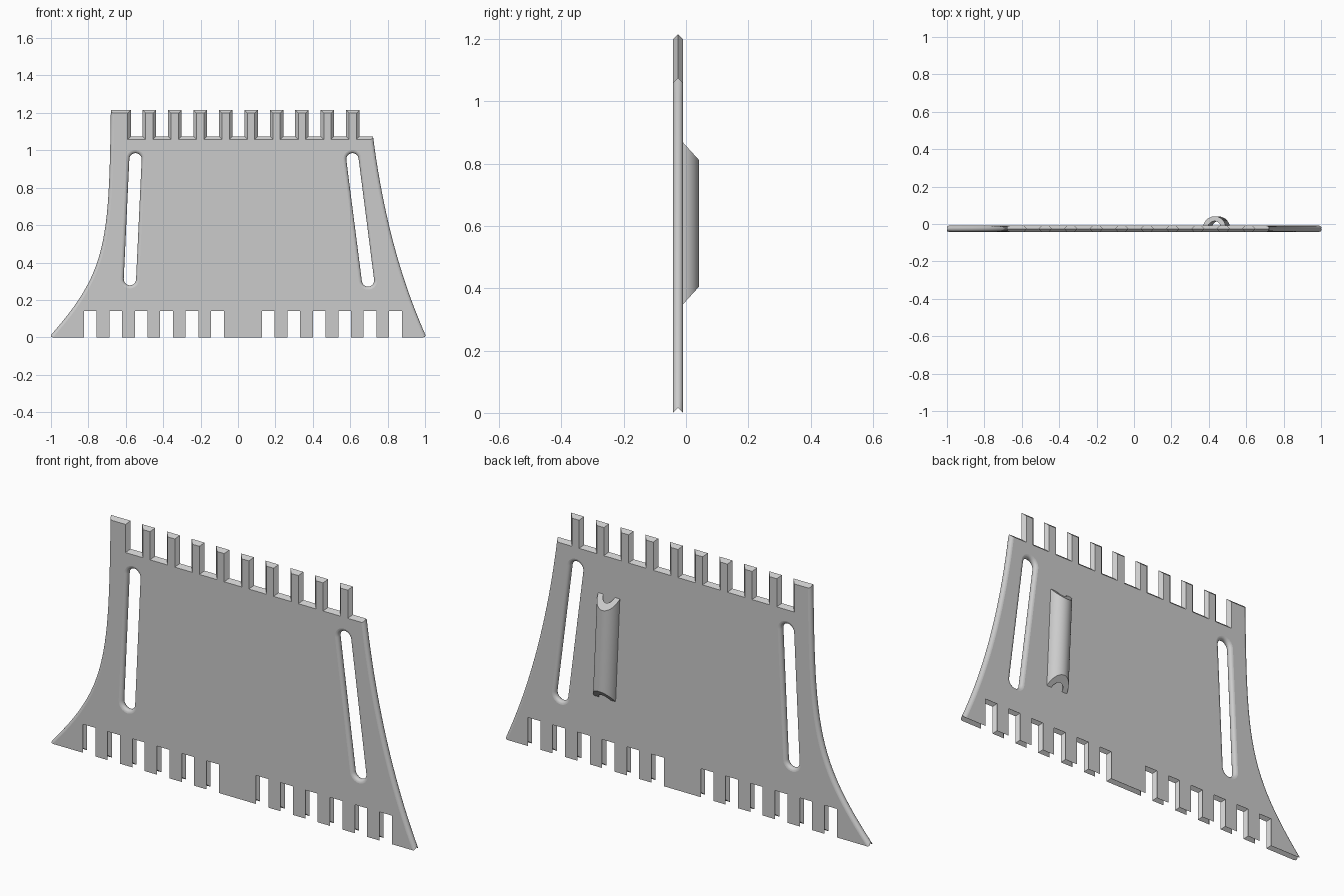
import bpy, bmesh, math
from mathutils import Vector

cube = bpy.data.objects.get("Cube")
if cube:
    bpy.data.objects.remove(cube, do_unlink=True)

grey = bpy.data.materials.new("plain grey")
grey.use_nodes = True
grey.diffuse_color = (0.6, 0.6, 0.6, 1)
grey.node_tree.nodes["Principled BSDF"].inputs["Base Color"].default_value = (0.6, 0.6, 0.6, 1)

MID_Y, HALF = -0.0255, 0.0165      # plate centre plane and half thickness
PITCH = 0.136                      # spacing of teeth and notches
LAYERS = 8


def finish(bm, name, flat_caps=False):
    bmesh.ops.recalc_face_normals(bm, faces=bm.faces[:])
    mesh = bpy.data.meshes.new(name)
    bm.to_mesh(mesh)
    bm.free()
    mesh.materials.append(grey)
    obj = bpy.data.objects.new(name, mesh)
    bpy.context.collection.objects.link(obj)
    bpy.ops.object.select_all(action='DESELECT')
    obj.select_set(True)
    bpy.context.view_layer.objects.active = obj
    bpy.ops.object.shade_smooth_by_angle(angle=math.radians(30))
    if flat_caps:
        for poly in mesh.polygons:
            if abs(poly.normal.y) > 0.999:
                poly.use_smooth = False
    return obj


def bezier(points, steps):
    """Points along a Bezier curve of any degree, without the last one."""
    result = []
    for i in range(steps):
        pts = [Vector(p) for p in points]
        while len(pts) > 1:
            pts = [a.lerp(b, i / steps) for a, b in zip(pts, pts[1:])]
        result.append(pts[0])
    return result


def inset(kind, s):
    """Edge profile across the thickness, s running from -1 to 1."""
    if kind == "ridge":
        return HALF * abs(s)
    if kind == "groove":
        return HALF * (1 - abs(s))
    return HALF * (1 - math.sqrt(max(0, 1 - s * s)))


def offset_loop(loop, s):
    """Move every edge of the loop into the material and mitre the corners."""
    result = []
    for i, (p, kind) in enumerate(loop):
        prev, prev_kind = loop[i - 1]
        nxt = loop[(i + 1) % len(loop)][0]
        d0, d1 = (p - prev).normalized(), (nxt - p).normalized()
        n0, n1 = Vector((-d0.y, d0.x)), Vector((-d1.y, d1.x))
        a, b = inset(prev_kind, s), inset(kind, s)
        det = n0.x * n1.y - n0.y * n1.x
        if abs(det) < 0.01:
            result.append(p + n1 * b)
        else:
            result.append(p + Vector((a * n1.y - b * n0.y, b * n0.x - a * n1.x)) / det)
    return result


# Plate outline: grooved bottom edge with notches
outline = []


def add(kind, *pts):
    outline.extend((Vector(p), kind) for p in pts)


add("groove", (-1.011, 0))
for first in (-0.79, 0.162):
    for k in range(6):
        c = first + PITCH * k
        add("groove", (c - 0.034, 0), (c - 0.034, 0.142), (c + 0.034, 0.142), (c + 0.034, 0))

# Rounded right flank
add("round", *bezier([(1.008, 0), (0.80, 0.46), (0.722, 1.075)], 20))

# Ridged top edge with teeth
add("ridge", (0.722, 1.075))
for k in reversed(range(9)):
    c = -0.474 + PITCH * k
    add("ridge", (c + 0.036, 1.075), (c + 0.036, 1.215), (c - 0.036, 1.215), (c - 0.036, 1.075))
add("ridge", (-0.573, 1.075), (-0.573, 1.215))

# Rounded left flank
add("round", *bezier([(-0.68, 1.215), (-0.69, 0.5), (-0.70, 0.35), (-1.011, 0)], 24))


def slot(top, bottom, radius=0.033, steps=10):
    """Clockwise long hole between two centres."""
    top, bottom = Vector(top), Vector(bottom)
    up = (top - bottom).normalized()
    side = Vector((-up.y, up.x))
    loop = []
    for centre, sign in ((top, 1), (bottom, -1)):
        for i in range(steps + 1):
            a = math.pi * i / steps
            loop.append((centre + sign * radius * (side * math.cos(a) + up * math.sin(a)), "round"))
    return loop


loops = [outline,
         slot((-0.548, 0.952), (-0.578, 0.311)),
         slot((0.612, 0.952), (0.695, 0.304))]

# Plate body: stacked rings, with both faces filled around the slots
bm = bmesh.new()
cap_edges = {0: [], LAYERS: []}
for loop in loops:
    rings = []
    for k in range(LAYERS + 1):
        s = -math.cos(math.pi * k / LAYERS)
        rings.append([bm.verts.new((p.x, MID_Y + HALF * s, p.y)) for p in offset_loop(loop, s)])
    n = len(loop)
    for lower, upper in zip(rings, rings[1:]):
        for i in range(n):
            j = (i + 1) % n
            bm.faces.new((lower[i], lower[j], upper[j], upper[i]))
    for k in cap_edges:
        cap_edges[k] += [bm.edges.get((rings[k][i], rings[k][(i + 1) % n])) for i in range(n)]
for k, edges in cap_edges.items():
    bmesh.ops.triangle_fill(bm, edges=edges, use_beauty=True, normal=(0, -1 if k == 0 else 1, 0))
finish(bm, "notched_plate", flat_caps=True)

# Half-tube loop on the back, with slanted ends and a slight lean
bm = bmesh.new()
CENTRE_Y, BACK, STEPS = -0.019, -0.010, 24
grid = []
for radius in (0.060, 0.034):
    for end in (-1, 1):
        row = []
        for i in range(STEPS + 1):
            a = math.pi * i / STEPS
            y = CENTRE_Y + radius * math.sin(a)
            z = 0.608 + end * (0.260 - 1.1 * (y - BACK))
            x = 0.441 - 0.045 * (z - 0.608) + radius * math.cos(a)
            row.append(bm.verts.new((x, y, z)))
        grid.append(row)
outer_low, outer_top, inner_low, inner_top = grid
for r0, r1 in ((outer_low, outer_top), (outer_top, inner_top),
               (inner_top, inner_low), (inner_low, outer_low)):
    for i in range(STEPS):
        bm.faces.new((r0[i], r0[i + 1], r1[i + 1], r1[i]))
for i in (0, STEPS):
    bm.faces.new((outer_low[i], outer_top[i], inner_top[i], inner_low[i]))
finish(bm, "back_loop")
